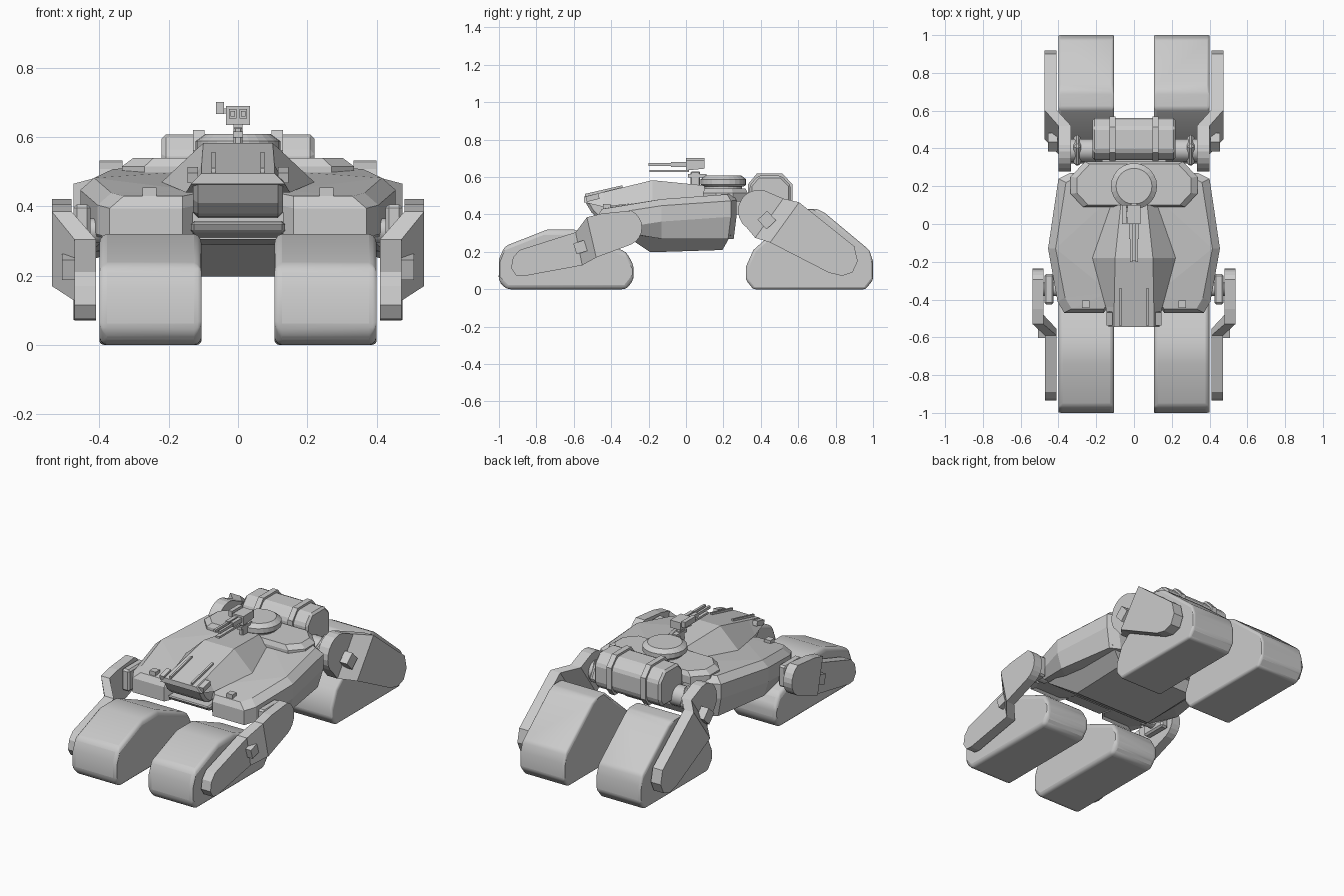
import bpy, bmesh, math
from mathutils import Vector, Matrix

if "Cube" in bpy.data.objects:
    bpy.data.objects.remove(bpy.data.objects["Cube"])


def finish(name, bm, bevel=0.0, seg=1, mirror=False, smooth=False):
    bmesh.ops.recalc_face_normals(bm, faces=bm.faces)
    me = bpy.data.meshes.new(name)
    bm.to_mesh(me)
    bm.free()
    ob = bpy.data.objects.new(name, me)
    bpy.context.collection.objects.link(ob)
    if bevel:
        b = ob.modifiers.new("bevel", 'BEVEL')
        b.width, b.segments, b.limit_method = bevel, seg, 'ANGLE'
        b.angle_limit = math.radians(25)
    if mirror:
        ob.modifiers.new("mirror", 'MIRROR').use_mirror_merge = False
    if smooth:
        bpy.context.view_layer.objects.active = ob
        ob.select_set(True)
        bpy.ops.object.shade_smooth_by_angle(angle=math.radians(35))
        ob.select_set(False)
    return ob


def loft(name, rings, **kw):
    """Skin a list of equal-length point rings and cap both ends."""
    bm = bmesh.new()
    vs = [[bm.verts.new(p) for p in r] for r in rings]
    n = len(vs[0])
    for a, b in zip(vs, vs[1:]):
        for i in range(n):
            j = (i + 1) % n
            bm.faces.new((a[i], a[j], b[j], b[i]))
    caps = [bm.faces.new(vs[0]), bm.faces.new(vs[-1])]
    bm.normal_update()
    bmesh.ops.triangulate(bm, faces=[f for f in caps if len(f.verts) > 8])
    return finish(name, bm, **kw)


def prism(name, pts, x0, x1, **kw):
    """Side profile (y, z) extruded from x0 to x1."""
    return loft(name, [[(x, y, z) for y, z in pts] for x in (x0, x1)], **kw)


def box(name, c, s, rot=0.0, **kw):
    bm = bmesh.new()
    m = Matrix.Translation(c) @ Matrix.Rotation(rot, 4, 'X') @ Matrix.Diagonal((*s, 1))
    bmesh.ops.create_cube(bm, size=1, matrix=m)
    return finish(name, bm, **kw)


def arc(cy, cz, r, a0, a1, n):
    return [(cy + r * math.cos(math.radians(a0 + (a1 - a0) * i / n)),
             cz + r * math.sin(math.radians(a0 + (a1 - a0) * i / n))) for i in range(n + 1)]


def revolve(name, profile, cx, cy, n=24, **kw):
    """Stack of circles given as (radius, z)."""
    return loft(name, [[(cx + r * math.cos(i * math.tau / n), cy + r * math.sin(i * math.tau / n), z)
                        for i in range(n)] for r, z in profile], **kw)


def axle(name, x0, x1, y, z, r):
    prism(name, arc(y, z, r, 0, 345, 23), x0, x1, mirror=True, smooth=True)


# track pods
prism("front_track_pod", [(-0.96, 0), (-1, 0.04), (-1, 0.16), (-0.97, 0.23), (-0.74, 0.32), (-0.6, 0.32),
                          (-0.32, 0.2), (-0.28, 0.13), (-0.28, 0.05), (-0.32, 0)],
      0.105, 0.4, bevel=0.03, seg=3, mirror=True, smooth=True)
prism("rear_track_pod", [(0.36, 0), (0.32, 0.05), (0.32, 0.12), (0.36, 0.21), (0.61, 0.43), (0.70, 0.43),
                         (0.74, 0.41), (0.98, 0.21), (1, 0.15), (1, 0.05), (0.96, 0)],
      0.105, 0.4, bevel=0.03, seg=3, mirror=True, smooth=True)


# legs: hub, angled knee, foot plate
def leg(name, hub, hub_x, foot, foot_x):
    """Last two hub points meet the first two foot points through the knee."""
    prism(name + "_hub", hub, *hub_x, mirror=True)
    prism(name + "_foot", foot, *foot_x, mirror=True)
    a, b = hub[-2], hub[-1]
    d, c = foot[0], foot[1]
    loft(name + "_knee", [[(x, *p) for x, p in zip((h, h, f, f), (a, b, c, d))]
                          for h, f in zip(hub_x, foot_x)], mirror=True)


leg("front_leg", arc(-0.335, 0.33, 0.1, -65, 65, 8) + [(-0.45, 0.405), (-0.53, 0.385), (-0.48, 0.17)],
    (0.48, 0.537),
    [(-0.59, 0.305), (-0.555, 0.128), (-0.87, 0.07), (-0.91, 0.075), (-0.935, 0.115),
     (-0.925, 0.17), (-0.89, 0.21)], (0.41, 0.472))
leg("rear_leg", arc(0.39, 0.42, 0.112, 75, 235, 9) + [(0.37, 0.275), (0.52, 0.485)], (0.333, 0.4),
    [(0.45, 0.25), (0.605, 0.465), (0.9, 0.23), (0.918, 0.15), (0.89, 0.09), (0.835, 0.072),
     (0.765, 0.088)], (0.41, 0.475))
axle("front_axle", 0.36, 0.5, -0.345, 0.33, 0.035)
axle("rear_axle", 0.2, 0.35, 0.39, 0.42, 0.06)
box("front_axle_block", (0.45, -0.345, 0.34), (0.05, 0.16, 0.13), bevel=0.01, mirror=True)
box("front_knee_bolt", (0.487, -0.565, 0.225), (0.04, 0.06, 0.06), rot=0.3, mirror=True)
box("rear_knee_bolt", (0.43, 0.432, 0.37), (0.05, 0.07, 0.07), rot=0.75, mirror=True)
for s in (-1, 1):
    box("rear_axle_collar", (s * 0.3, 0.39, 0.42), (0.04, 0.13, 0.13), rot=0.5, bevel=0.015)

# main hull: half outline, lofted from floor to chamfered top, then mirrored
outline = [(0, 0.27), (0.34, 0.27), (0.4, 0.24), (0.455, -0.13), (0.405, -0.41), (0.37, -0.47),
           (0.16, -0.47), (0.13, -0.43), (0.13, -0.36), (0, -0.36)]


def top_z(y):
    return 0.482 + (y + 0.13) * (0.07 if y > -0.13 else 0.155)


def hull_ring(dx, dy, zf):
    return [(x - dx if x > 0.3 else x, y - math.copysign(dy, y) if abs(y) > 0.4 or y > 0.2 else y, zf(y))
            for x, y in outline]


loft("hull", [hull_ring(0.03, 0.015, lambda y: 0.27 if y > -0.2 else 0.27 + (-y - 0.13) * 0.15),
              hull_ring(0, 0, lambda y: top_z(y) - 0.12),
              hull_ring(0, 0, lambda y: top_z(y) - 0.035),
              hull_ring(0.04, 0.02, top_z)], mirror=True)

# belly, tapered downward
loft("belly", [[(-w, -0.33, 0.29), (w, -0.33, 0.29), (w, 0.24, 0.29), (-w, 0.24, 0.29)] if k == 0 else
               [(-w, -0.19, 0.198), (w, -0.19, 0.198), (w, 0.195, 0.21), (-w, 0.195, 0.21)]
               for k, w in enumerate((0.36, 0.26))])

# rear upper deck
deck = [(0.11, 0.09), (0.27, 0.09), (0.335, 0.16), (0.335, 0.25), (0.26, 0.33)]
deck = deck + [(-x, y) for x, y in reversed(deck)]
loft("upper_deck", [[(x * f, 0.2 + (y - 0.2) * f, z) for x, y in deck]
                    for f, z in ((1, 0.47), (1, 0.515), (0.9, 0.54))])

# cabin and nose: sections (y, half width low, z low, half width top, z top)
sections = [(-0.545, 0.135, 0.465, 0.105, 0.495), (-0.44, 0.15, 0.44, 0.105, 0.52),
            (-0.18, 0.22, 0.47, 0.1, 0.583), (0.1, 0.13, 0.49, 0.07, 0.555)]
loft("cabin", [[(-a, y, z), (a, y, z), (b, y, t), (-b, y, t)] for y, a, z, b, t in sections])
prism("nose_lower", [(-0.545, 0.478), (-0.505, 0.41), (-0.46, 0.37), (-0.2, 0.36), (-0.2, 0.47)],
      -0.13, 0.13, bevel=0.015)
prism("bumper_lip", [(-0.48, 0.355), (-0.46, 0.325), (-0.3, 0.3), (-0.3, 0.36)], -0.135, 0.135, bevel=0.008)

# nose rails and lamps
prism("nose_rail", [(-0.54, 0.495), (-0.54, 0.51), (-0.34, 0.556), (-0.34, 0.54)], 0.065, 0.077, mirror=True)
box("nose_lamp", (0.13, -0.5, 0.49), (0.03, 0.07, 0.03), rot=0.25, mirror=True)
box("sponson_lamp", (0.255, -0.425, 0.44), (0.04, 0.04, 0.03), mirror=True)

# hatch dome
revolve("hatch_ring", [(0.1, 0.53), (0.1, 0.555)], 0, 0.2)
revolve("hatch_dome", [(0.11, 0.55), (0.122, 0.56), (0.122, 0.588), (0.095, 0.608)], 0, 0.2)

# rear stowage box with straps
stow = [(0.34, 0.42), (0.34, 0.555), (0.385, 0.607), (0.51, 0.607), (0.56, 0.555), (0.56, 0.44), (0.53, 0.4), (0.36, 0.4)]
prism("stowage_box", stow, -0.22, 0.22, bevel=0.012)
prism("stowage_strap", [(0.45 + (y - 0.45) * 1.08, 0.5 + (z - 0.5) * 1.12) for y, z in stow],
      0.097, 0.13, mirror=True)
box("stowage_bracket", (0, 0.32, 0.44), (0.34, 0.14, 0.08))

# twin gun on its post
box("gun_post", (0, 0.05, 0.585), (0.025, 0.05, 0.09), bevel=0.005)
box("gun_arm", (0, 0.06, 0.607), (0.03, 0.1, 0.018))
prism("gun_cradle", [(0.0, 0.635), (0.1, 0.645), (0.1, 0.69), (0.0, 0.69)], -0.035, 0.035)
box("gun_barrel", (0.015, -0.09, 0.667), (0.014, 0.22, 0.016), mirror=True)
box("gun_sleeve", (0.015, -0.03, 0.667), (0.022, 0.1, 0.026), mirror=True)
box("gun_rail", (0, -0.09, 0.632), (0.025, 0.21, 0.012))
box("gun_sight", (-0.052, 0.05, 0.684), (0.024, 0.1, 0.034))
box("sight_bracket", (-0.038, 0.05, 0.675), (0.02, 0.03, 0.015))
